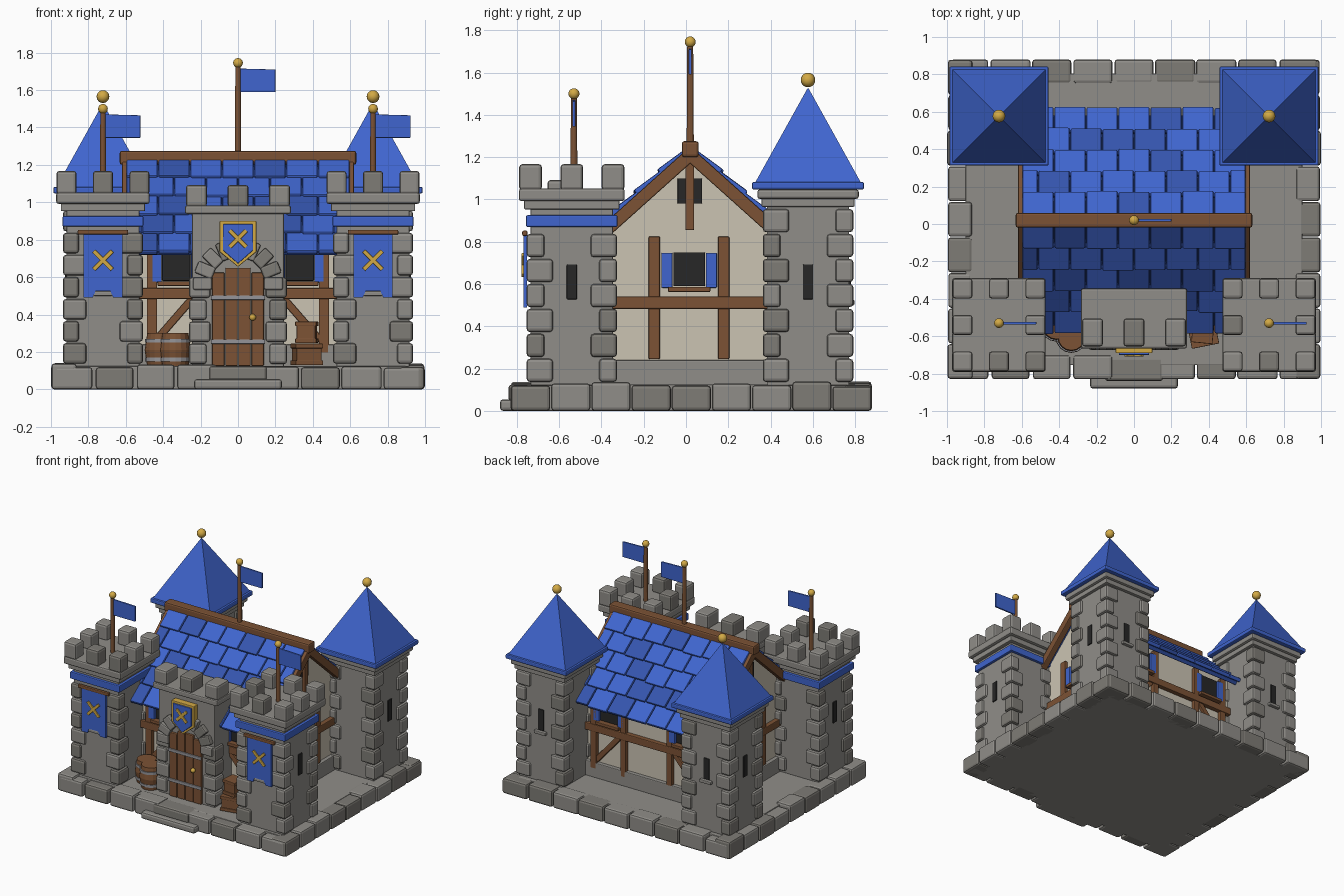
import bpy, bmesh, math, random
from mathutils import Matrix, Vector, Euler

if "Cube" in bpy.data.objects:
    bpy.data.objects.remove(bpy.data.objects["Cube"])

random.seed(4)
COL = {"stone": (.28, .27, .25), "dark_stone": (.21, .2, .18), "blue": (.05, .13, .62), "deep_blue": (.035, .09, .42),
       "wood": (.2, .085, .035), "gold": (.65, .4, .06), "plaster": (.6, .55, .45), "black": (.02, .02, .02),
       "iron": (.3, .3, .32)}
MATS = {}
for k, c in COL.items():
    MATS[k] = bpy.data.materials.new(k)
    MATS[k].diffuse_color = (*c, 1)
PARTS = {}


def finish(name, bm, mat, bevel=0, smooth=False):
    me = bpy.data.meshes.new(name)
    bmesh.ops.recalc_face_normals(bm, faces=bm.faces)
    for f in bm.faces:
        f.smooth = smooth
    bm.to_mesh(me)
    bm.free()
    ob = bpy.data.objects.new(name, me)
    me.materials.append(MATS[mat])
    bpy.context.collection.objects.link(ob)
    if bevel:
        m = ob.modifiers.new("bevel", "BEVEL")
        m.width, m.segments, m.limit_method = bevel, 2, "ANGLE"
    return ob


def box(name, mat, c, s, rot=(0, 0, 0), bevel=.006):
    """Add a box to the named part."""
    bm = PARTS.setdefault((name, mat, bevel), bmesh.new())
    M = Matrix.Translation(c) @ Euler(rot).to_matrix().to_4x4() @ Matrix.Diagonal((*s, 1))
    bmesh.ops.create_cube(bm, size=1, matrix=M)


def stone(name, c, s, rot=(0, 0, 0), bevel=.016):
    if random.random() < .3:
        box(name + "_dark", "dark_stone", c, s, rot, bevel)
    else:
        box(name, "stone", c, s, rot, bevel)


def beam(name, mat, p, q, w, d, bevel=.006):
    """Square beam from p to q."""
    p, q = Vector(p), Vector(q)
    r = (q - p).to_track_quat("Z", "X").to_euler()
    box(name, mat, (p + q) / 2, (w, d, (q - p).length), r, bevel)


def prism(name, mat, pts, axis, a, b, bevel=0):
    bm = bmesh.new()
    f = bm.faces.new([bm.verts.new((a, u, v) if axis == "x" else (u, a, v)) for u, v in pts])
    r = bmesh.ops.extrude_face_region(bm, geom=[f])
    vs = [g for g in r["geom"] if isinstance(g, bmesh.types.BMVert)]
    bmesh.ops.translate(bm, verts=vs, vec=(b - a, 0, 0) if axis == "x" else (0, b - a, 0))
    return finish(name, bm, mat, bevel)


def cone(name, mat, x, y, z0, z1, r1, r2, n=16, turn=0):
    bm = bmesh.new()
    M = Matrix.Translation((x, y, (z0 + z1) / 2)) @ Matrix.Rotation(turn, 4, "Z")
    bmesh.ops.create_cone(bm, cap_ends=True, segments=n, radius1=r1, radius2=r2, depth=z1 - z0, matrix=M)
    return finish(name, bm, mat)


def ball(name, x, y, z, r):
    bm = bmesh.new()
    bmesh.ops.create_uvsphere(bm, u_segments=16, v_segments=10, radius=r, matrix=Matrix.Translation((x, y, z)))
    finish(name, bm, "gold", smooth=True)


def flag(name, x, y, z0, z1):
    cone(name + "_pole", "wood", x, y, z0, z1, .017, .014, 12)
    ball(name + "_finial", x, y, z1 + .01, .026)
    prism(name + "_cloth", "blue", [(x + .01, z1 - .145), (x + .2, z1 - .145), (x + .2, z1 - .025), (x + .01, z1 - .02)],
          "y", y - .007, y + .007, .003)


# Foundation: slab, stone border and front steps
box("floor", "stone", (0, .025, .062), (1.8, 1.56, .124))
for i in range(9):
    x = -.88 + i * .22
    for y in (-.765, .815):
        h = random.uniform(.115, .135)
        stone("base_stones", (x, y, h / 2), (random.uniform(.2, .218), .13, h))
    for s in (-1, 1):
        h = random.uniform(.115, .14)
        stone("base_stones", (s * .93, -.735 + i * .19, h / 2), (random.uniform(.125, .138), .186, h))
stone("steps", (0, -.8, .0275), (.47, .16, .055))
stone("steps", (0, -.775, .085), (.31, .13, .08))

# Corner towers
for sx in (-1, 1):
    x = sx * .722
    for y, top, rows, tag in ((-.54, .98, 6, "front_tower"), (.577, .99, 7, "back_tower")):
        box(tag + "_body", "stone", (x, y, (top + .12) / 2), (.39, .39, top - .12))
        for r in range(rows):
            for ax in (-1, 1):
                for ay in (-1, 1):
                    w, d = (.125, .085) if (r + (ax * ay > 0)) % 2 else (.085, .125)
                    stone(tag + "_quoins", (x + ax * (.214 - w / 2), y + ay * (.214 - d / 2), .192 + r * .118), (w, d, .11))
        # Arrow slits on the outer faces
        box("arrow_slits", "black", (x + sx * .195, y, .61), (.016, .048, .165), bevel=.004)
        if y > 0:
            box("arrow_slits", "black", (x, y + .195, .61), (.048, .016, .165), bevel=.004)
            box("slit_sill", "stone", (x, y + .205, .512), (.1, .03, .025))
    # Battlements, band, banner and flag of the front tower
    y = -.54
    box("tower_band", "blue", (x, y, .898), (.432, .432, .055))
    box("tower_corbel", "stone", (x, y, .975), (.45, .45, .045))
    box("tower_platform", "stone", (x, y, 1.022), (.5, .5, .06), bevel=.012)
    for i in (-1, 0, 1):
        for j in (-1, 0, 1):
            if i or j:
                stone("tower_merlons", (x + i * .195, y + j * .195, 1.105), (.108, .108, .125))
    flag("tower_flag", x, y + .01, 1.04, 1.49)
    box("banner_rod", "wood", (x, -.762, .84), (.27, .025, .025))
    prism("banner", "blue", [(x - .105, .49), (x - .055, .49), (x - .04, .525), (x + .04, .525), (x + .055, .49),
                             (x + .105, .49), (x + .105, .835), (x - .105, .835)], "y", -.768, -.752)
    box("banner_sill", "stone", (x, -.75, .512), (.1, .03, .025))
    for a in (-1, 1):
        box("banner_cross", "gold", (x, -.772, .69), (.14, .012, .022), (0, a * math.pi / 4, 0), .003)
    # Pointed roof of the back tower
    y = .577
    box("tower_collar", "stone", (x, y, .985), (.44, .44, .04))
    box("tower_collar", "stone", (x, y, 1.025), (.48, .48, .045), bevel=.012)
    box("spire_rim", "blue", (x, y, 1.065), (.53, .53, .035), bevel=.008)
    cone("spire_roof", "blue", x, y, 1.08, 1.525, .25 * 2 ** .5, .004, 4, math.pi / 4)
    ball("spire_finial", x, y, 1.565, .034)

# House walls and plinth
box("house_plinth", "stone", (0, .02, .18), (1.16, .96, .12))
prism("house_walls", "plaster", [(-.43, .2), (.47, .2), (.47, .82), (.02, 1.21), (-.43, .82)], "x", -.55, .55)


def window(c, n):
    """Shuttered window at c; n is the outward axis, x or y."""
    def put(part, mat, du, dz, w, h, d):
        p = (c[0], c[1] + du, c[2] + dz) if n == "x" else (c[0] + du, c[1], c[2] + dz)
        box(part, mat, p, (d, w, h) if n == "x" else (w, d, h), bevel=.004)
    put("window_panes", "black", 0, 0, .15, .16, .025)
    for k in (-1, 1):
        put("shutters", "blue", k * .105, -.005, .052, .165, .05)
    put("window_sills", "wood", 0, -.095, .2, .024, .09)


# Gable timber framing
for s in (-1, 1):
    x = s * .555
    box("gable_timber", "wood", (x, .02, .512), (.06, .94, .058))
    for y in (-.15, .178):
        box("gable_timber", "wood", (x, y, .535), (.045, .054, .58))
    box("gable_timber", "wood", (x, .018, 1.03), (.06, .042, .35))
    box("attic_window", "black", (x, .018, 1.04), (.02, .115, .12), bevel=.003)
    window((x, .015, .67), "x")
    for d in (-1, 1):
        beam("barge_boards", "wood", (s * .595, .02, 1.21), (s * .595, .02 + d * .53, .735), .06, .05)
# Front and back timber framing
for y in (-.435, .475):
    box("wall_timber", "wood", (0, y, .512), (1.1, .06, .058))
    for s in (-1, 1):
        box("wall_timber", "wood", (s * .46, y, .48), (.055, .05, .58))
        box("wall_timber", "wood", (s * .2, y, .48), (.05, .05, .58))
        beam("wall_timber", "wood", (s * .44, y, .26), (s * .24, y, .49), .04, .04)
        window((s * .33, y, .66), "y")

# Tiled roof
A = math.atan(.88)
for s in (-1, 1):
    d, n = Vector((0, s * math.cos(A), -math.sin(A))), Vector((0, s * math.sin(A), math.cos(A)))
    top = Vector((0, .02, 1.225))
    box("roof_deck", "deep_blue", top + d * .375 - n * .008, (1.19, .74, .03), (-s * A, 0, 0))
    for r in range(5):
        for i in range(8):
            lo, hi = -.598 + (i - .5 * (r % 2)) * .171, -.598 + (i + 1 - .5 * (r % 2)) * .171
            lo, hi = max(lo, -.598), min(hi, .598)
            if hi - lo > .03:
                p = top + d * (.09 + r * .15 + random.uniform(-.006, .006)) + n * .018
                p.x = (lo + hi) / 2
                box("roof_tiles", "deep_blue" if random.random() < .25 else "blue", p, (hi - lo - .006, .168, .03),
                    (-s * (A - .09), 0, 0), .008)
box("ridge_beam", "wood", (0, .02, 1.238), (1.265, .08, .075), bevel=.012)
flag("ridge_flag", 0, .02, 1.25, 1.735)

# Gatehouse
box("gate_body", "stone", (0, -.51, .54), (.49, .26, .84))
box("gate_cap", "stone", (0, -.505, .96), (.565, .32, .045), bevel=.01)
for i in (-1, 0, 1):
    stone("gate_merlons", (i * .222, -.58, 1.035), (.113, .15, .115))
for r in range(4):
    for s in (-1, 1):
        w = .115 if r % 2 else .095
        stone("gate_quoins", (s * (.262 - w / 2), -.6, .19 + r * .118), (w, .11, .11))
for i in range(9):
    a = math.pi * i / 8
    stone("gate_arch", (.19 * math.cos(a), -.638, .565 + .19 * math.sin(a)), (.1, .07, .068), (0, -a, 0), .01)
# Plank door
for i, h in enumerate((.5, .525, .525, .5)):
    box("door_planks", "wood", (-.105 + i * .07, -.645, .125 + h / 2), (.066, .03, h))
for z in (.255, .49):
    box("door_bands", "iron", (0, -.663, z), (.29, .014, .024), bevel=.004)
ball("door_knob", .078, -.672, .385, .018)
# Shield above the door
for part, mat, g, y in (("shield_rim", "gold", 0, -.69), ("shield_face", "blue", .017, -.7)):
    w = .098 - g
    prism(part, mat, [(-w, .9 - g), (-w, .735 + g * .5), (0, .655 + g), (w, .735 + g * .5), (w, .9 - g)], "y", y, -.64, .004)
for a in (-1, 1):
    box("shield_cross", "gold", (0, -.703, .805), (.125, .012, .022), (0, a * math.pi / 4, 0), .003)

# Barrels and crates
for x, y, k in ((-.415, -.545, 1), (-.335, -.605, 1)):
    cone("barrel_lower", "wood", x, y, .12, .21, .07, .084)
    cone("barrel_upper", "wood", x, y, .21, .3, .084, .07)
    for z in (.16, .26):
        cone("barrel_hoop", "iron", x, y, z - .01, z + .01, .082, .082)
for z, w, a in ((.187, .135, .2), (.305, .1, -.1)):
    box("crate", "wood", (.368, -.58, z), (w, w, .115), (0, 0, a))
    for k in (-1, 1):
        box("crate_rims", "wood", (.368, -.58, z + k * .045), (w + .014, w + .014, .025), (0, 0, a), .004)

for (name, mat, bevel), bm in PARTS.items():
    finish(name, bm, mat, bevel)

for m in bpy.data.materials:
    if m.users and not m.is_grease_pencil:
        m.use_nodes = True
        m.node_tree.nodes["Principled BSDF"].inputs["Base Color"].default_value = m.diffuse_color
